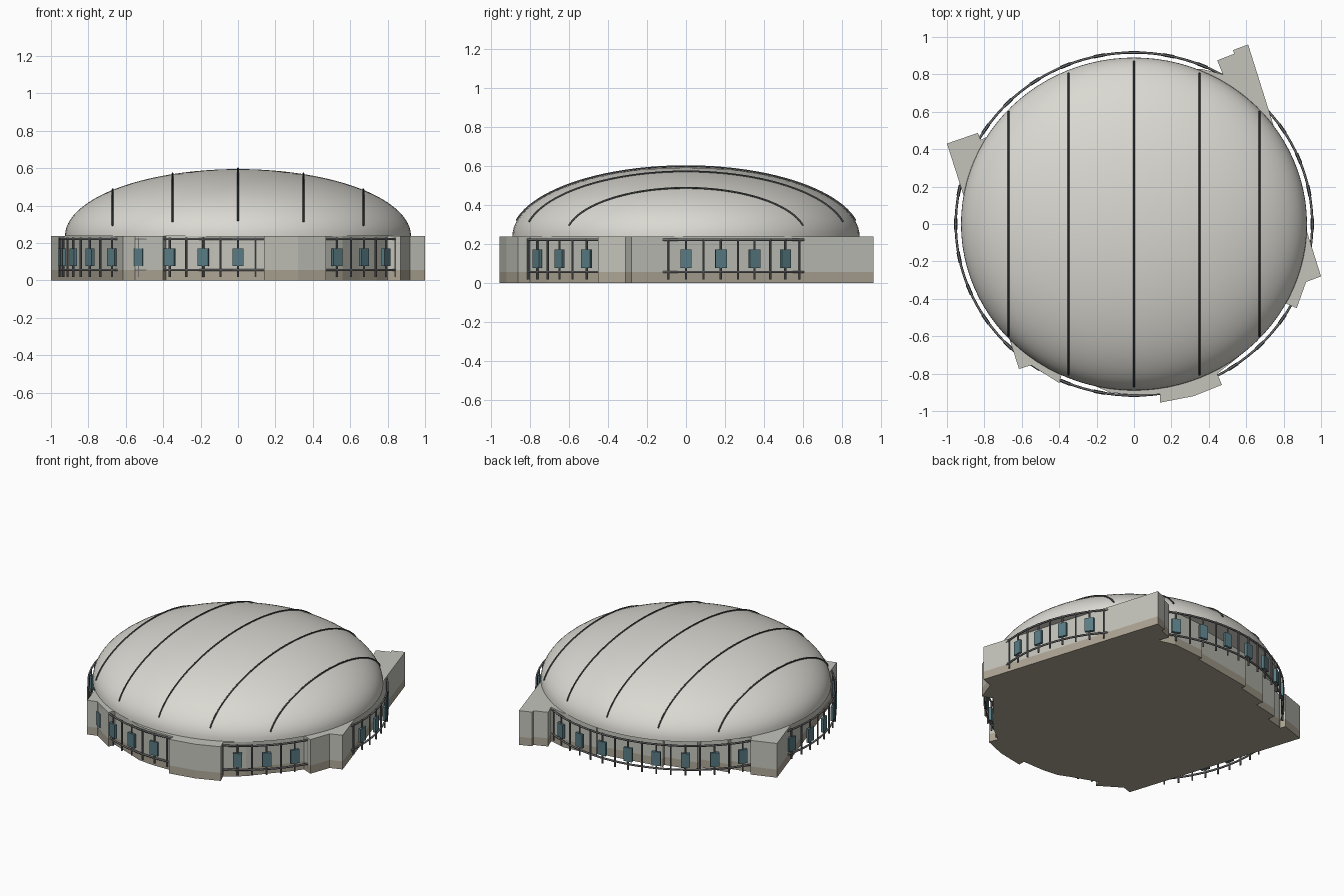
import bpy, bmesh
from math import sin, cos, pi, sqrt, atan2
from mathutils import Matrix, Vector

if "Cube" in bpy.data.objects:
    bpy.data.objects.remove(bpy.data.objects["Cube"])

WALL_TOP, BAND = 0.237, 0.056
DX, DY, DH = 0.925, 0.89, 0.358      # dome semi-axes
RX, RY = 0.953, 0.917                # railing semi-axes


def material(name, rgb):
    m = bpy.data.materials.new(name)
    m.diffuse_color = (*rgb, 1)
    m.use_nodes = True
    m.node_tree.nodes["Principled BSDF"].inputs["Base Color"].default_value = m.diffuse_color
    return m


wall_mat = material("wall_plaster", (0.55, 0.55, 0.50))
band_mat = material("base_stone", (0.42, 0.38, 0.30))
dome_mat = material("dome_shell", (0.70, 0.69, 0.64))
dark_mat = material("dark_metal", (0.06, 0.065, 0.065))
rail_mat = material("rail_metal", (0.15, 0.15, 0.15))
glass_mat = material("window_glass", (0.10, 0.20, 0.23))


def finish(bm, name, *mats):
    me = bpy.data.meshes.new(name)
    bm.to_mesh(me)
    bm.free()
    ob = bpy.data.objects.new(name, me)
    bpy.context.collection.objects.link(ob)
    for m in mats:
        me.materials.append(m)
    return ob


def tube(name, pts, radius, mat, cyclic=False):
    cu = bpy.data.curves.new(name, 'CURVE')
    cu.dimensions = '3D'
    cu.bevel_depth = radius
    cu.bevel_resolution = 1
    cu.use_fill_caps = True
    sp = cu.splines.new('POLY')
    sp.points.add(len(pts) - 1)
    for p, co in zip(sp.points, pts):
        p.co = (*co, 1)
    sp.use_cyclic_u = cyclic
    ob = bpy.data.objects.new(name, cu)
    bpy.context.collection.objects.link(ob)
    cu.materials.append(mat)


# Building: skewed, stepped floor plan raised to the roof, with a stone band
plan = [(1.0, -0.28), (0.61, 0.96), (0.53, 0.93), (0.535, 0.91), (0.445, 0.875),
        (0.475, 0.80), (0.36, 0.83), (0.12, 0.81), (0.13, 0.785), (-0.32, 0.71),
        (-0.31, 0.68), (-0.53, 0.63), (-0.52, 0.58), (-0.70, 0.54), (-0.69, 0.49),
        (-0.80, 0.46), (-0.82, 0.45), (-0.835, 0.487), (-1.0, 0.43),
        (-0.615, -0.775), (-0.55, -0.755), (-0.40, -0.85), (-0.385, -0.80),
        (-0.20, -0.87), (-0.13, -0.90), (-0.02, -0.912), (0.14, -0.91),
        (0.14, -0.955), (0.32, -0.92), (0.47, -0.86), (0.445, -0.80),
        (0.56, -0.71), (0.65, -0.60), (0.74, -0.50), (0.80, -0.42),
        (0.87, -0.45), (0.92, -0.31)]
bm = bmesh.new()
rings = [[bm.verts.new((x, y, z)) for x, y in plan] for z in (0, BAND, WALL_TOP)]
n = len(plan)
for lvl in (0, 1):
    for i in range(n):
        j = (i + 1) % n
        f = bm.faces.new((rings[lvl][i], rings[lvl][j], rings[lvl + 1][j], rings[lvl + 1][i]))
        f.material_index = 1 - lvl
bm.faces.new(rings[0][::-1]).material_index = 1
bm.faces.new(rings[2])
bmesh.ops.recalc_face_normals(bm, faces=bm.faces)
finish(bm, "building_walls", wall_mat, band_mat)

# Dome: upper half of a squashed sphere, closed underneath
bm = bmesh.new()
bmesh.ops.create_uvsphere(bm, u_segments=96, v_segments=48, radius=1)
bmesh.ops.bisect_plane(bm, geom=bm.verts[:] + bm.edges[:] + bm.faces[:], dist=1e-4,
                       plane_co=(0, 0, 0), plane_no=(0, 0, 1), clear_inner=True)
bmesh.ops.holes_fill(bm, edges=[e for e in bm.edges if e.is_boundary], sides=0)
bm.transform(Matrix.Translation((0, 0, WALL_TOP)) @ Matrix.Diagonal((DX, DY, DH, 1)))
bmesh.ops.recalc_face_normals(bm, faces=bm.faces)
dome = finish(bm, "dome_roof", dome_mat)
bpy.context.view_layer.objects.active = dome
dome.select_set(True)
bpy.ops.object.shade_smooth_by_angle()

# Dark ribs arching front to back over the dome
for x in (-0.67, -0.35, 0, 0.35, 0.67):
    k = sqrt(1 - (x / DX) ** 2)
    t0 = 0.23
    pts = []
    for i in range(49):
        t = t0 + (pi - 2 * t0) * i / 48
        pts.append((x, (DY * k + 0.003) * cos(t), WALL_TOP + (DH * k + 0.003) * sin(t)))
    tube("dome_rib", pts, 0.005, dark_mat)

# Railing loops around the building
for z in (0.056, 0.221):
    tube("gallery_rail", [(RX * cos(a), RY * sin(a), z)
                          for a in (2 * pi * i / 128 for i in range(128))],
         0.0065, rail_mat, True)

# Railing posts
bm = bmesh.new()
for i in range(64):
    a = 2 * pi * i / 64
    bmesh.ops.create_cone(bm, cap_ends=True, segments=8, radius1=0.006, radius2=0.006, depth=0.21,
                          matrix=Matrix.Translation((RX * cos(a), RY * sin(a), 0.123)))
finish(bm, "gallery_posts", rail_mat)

# Window panes between the rails
bm = bmesh.new()
for i in range(32):
    a = 2 * pi * i / 32
    facing = atan2(sin(a) / RY, cos(a) / RX)
    bmesh.ops.create_cube(bm, size=1, matrix=Matrix.Translation((RX * cos(a), RY * sin(a), 0.124))
                          @ Matrix.Rotation(facing, 4, 'Z')
                          @ Matrix.Diagonal((0.018, 0.058, 0.095, 1)))
finish(bm, "window_panes", glass_mat)
